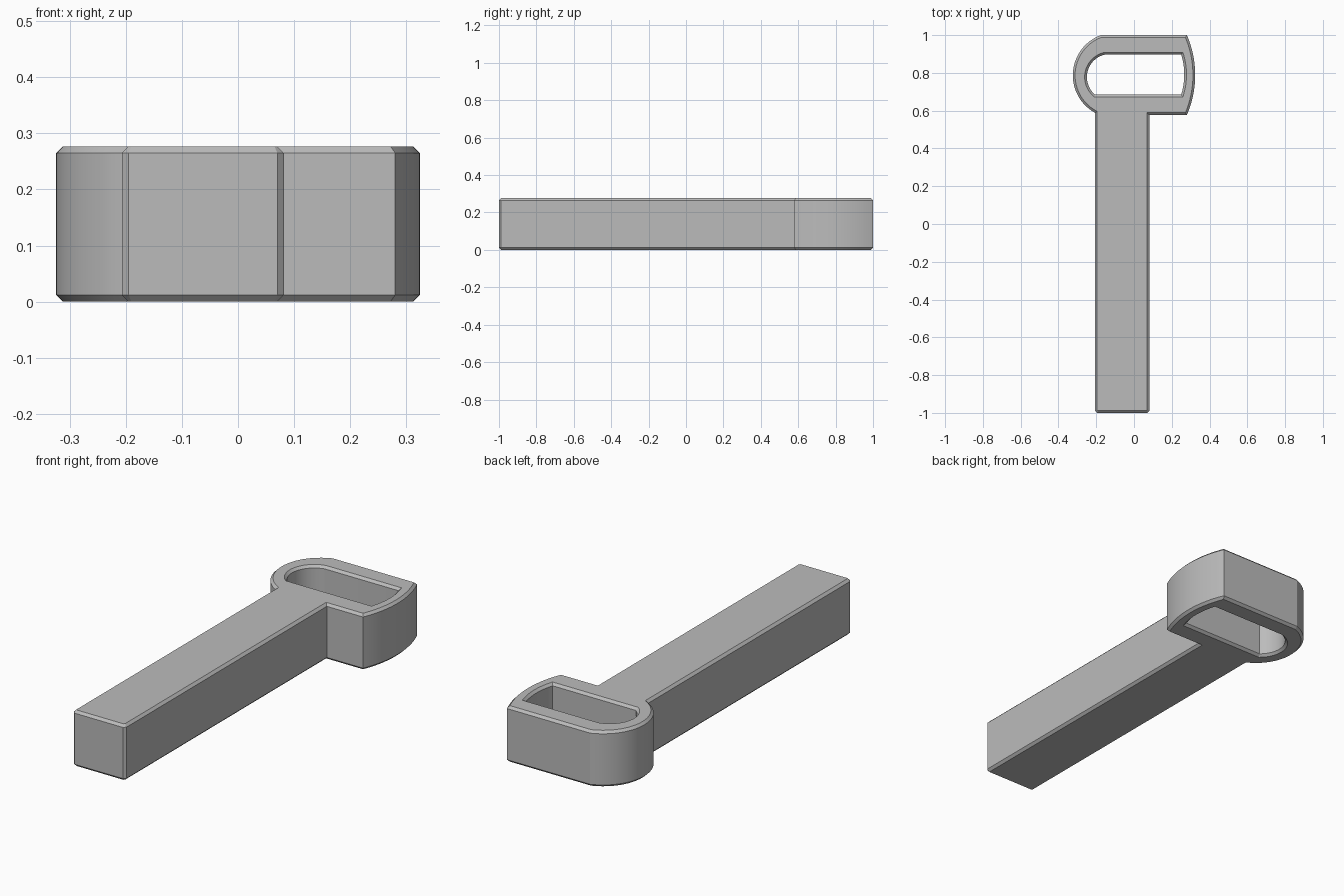
import bpy
import bmesh
import math
from mathutils import Vector

HEIGHT = 0.277
CHAMFER = 0.012

cube = bpy.data.objects.get("Cube")
if cube:
    bpy.data.objects.remove(cube, do_unlink=True)


def arc(a, b, c, steps):
    """Points on the circular arc from a through b to c."""
    a, b, c = Vector(a), Vector(b), Vector(c)
    u, v = b - a, c - a
    d = 2 * u.cross(v)
    centre = a + Vector((v.y * u.length_squared - u.y * v.length_squared,
                         u.x * v.length_squared - v.x * u.length_squared)) / d
    start, end = a - centre, c - centre
    t0 = math.atan2(start.y, start.x)
    sweep = math.atan2(end.y, end.x) - t0
    sweep = sweep % math.tau if d > 0 else -(-sweep % math.tau)
    r = start.length
    return [centre + r * Vector((math.cos(t0 + sweep * i / steps),
                                 math.sin(t0 + sweep * i / steps)))
            for i in range(steps + 1)]


def inset(points, distance):
    """Shift a closed outline to its left with mitred corners."""
    result = []
    for i, p in enumerate(points):
        before = (p - points[i - 1]).normalized()
        after = (points[(i + 1) % len(points)] - p).normalized()
        n1, n2 = Vector((-before.y, before.x)), Vector((-after.y, after.x))
        result.append(p + (n1 + n2) * distance / (1 + n1.dot(n2)))
    return result


def add_wall(bm, points):
    """Chamfered wall around an outline; returns the bottom and top rim edges."""
    levels = [(0, CHAMFER), (CHAMFER, 0),
              (HEIGHT - CHAMFER, 0), (HEIGHT, CHAMFER)]
    rings = [[bm.verts.new((p.x, p.y, z)) for p in inset(points, d)]
             for z, d in levels]
    n = len(points)
    for low, high in zip(rings, rings[1:]):
        for i in range(n):
            j = (i + 1) % n
            bm.faces.new((low[i], low[j], high[j], high[i]))
    return [[bm.edges.get((ring[i], ring[(i + 1) % n])) for i in range(n)]
            for ring in (rings[0], rings[-1])]


# Outer outline: straight shaft with clipped end corners, then the looped head
outline = [Vector(p) for p in ((-0.195, -1), (0.07, -1), (0.082, -0.988), (0.082, 0.577))]
outline += arc((0.28, 0.577), (0.324, 0.788), (0.28, 1), 16)
outline += arc((-0.175, 1), (-0.324, 0.788), (-0.207, 0.589), 28)
outline.append(Vector((-0.207, -0.988)))

# Opening in the head, wound the other way
opening = arc((-0.206, 0.685), (-0.249, 0.788), (-0.153, 0.897), 24)
opening += arc((0.25, 0.897), (0.266, 0.788), (0.25, 0.685), 12)

bm = bmesh.new()
outer_rims = add_wall(bm, outline)
inner_rims = add_wall(bm, opening)

# Flat top and bottom faces around the opening
for outer, inner in zip(outer_rims, inner_rims):
    bmesh.ops.triangle_fill(bm, edges=outer + inner, use_beauty=True)
bmesh.ops.recalc_face_normals(bm, faces=bm.faces)

mesh = bpy.data.meshes.new("looped_handle")
bm.to_mesh(mesh)
bm.free()
handle = bpy.data.objects.new("looped_handle", mesh)
bpy.context.collection.objects.link(handle)

# Plain grey material
grey = bpy.data.materials.new("plain_grey")
grey.use_nodes = True
colour = (0.5, 0.5, 0.5, 1)
grey.diffuse_color = colour
for node in grey.node_tree.nodes:
    if node.type == "BSDF_PRINCIPLED":
        node.inputs["Base Color"].default_value = colour
mesh.materials.append(grey)

# Smooth curved walls, crisp chamfers
bpy.ops.object.select_all(action="DESELECT")
handle.select_set(True)
bpy.context.view_layer.objects.active = handle
bpy.ops.object.shade_smooth_by_angle(angle=math.radians(15))
